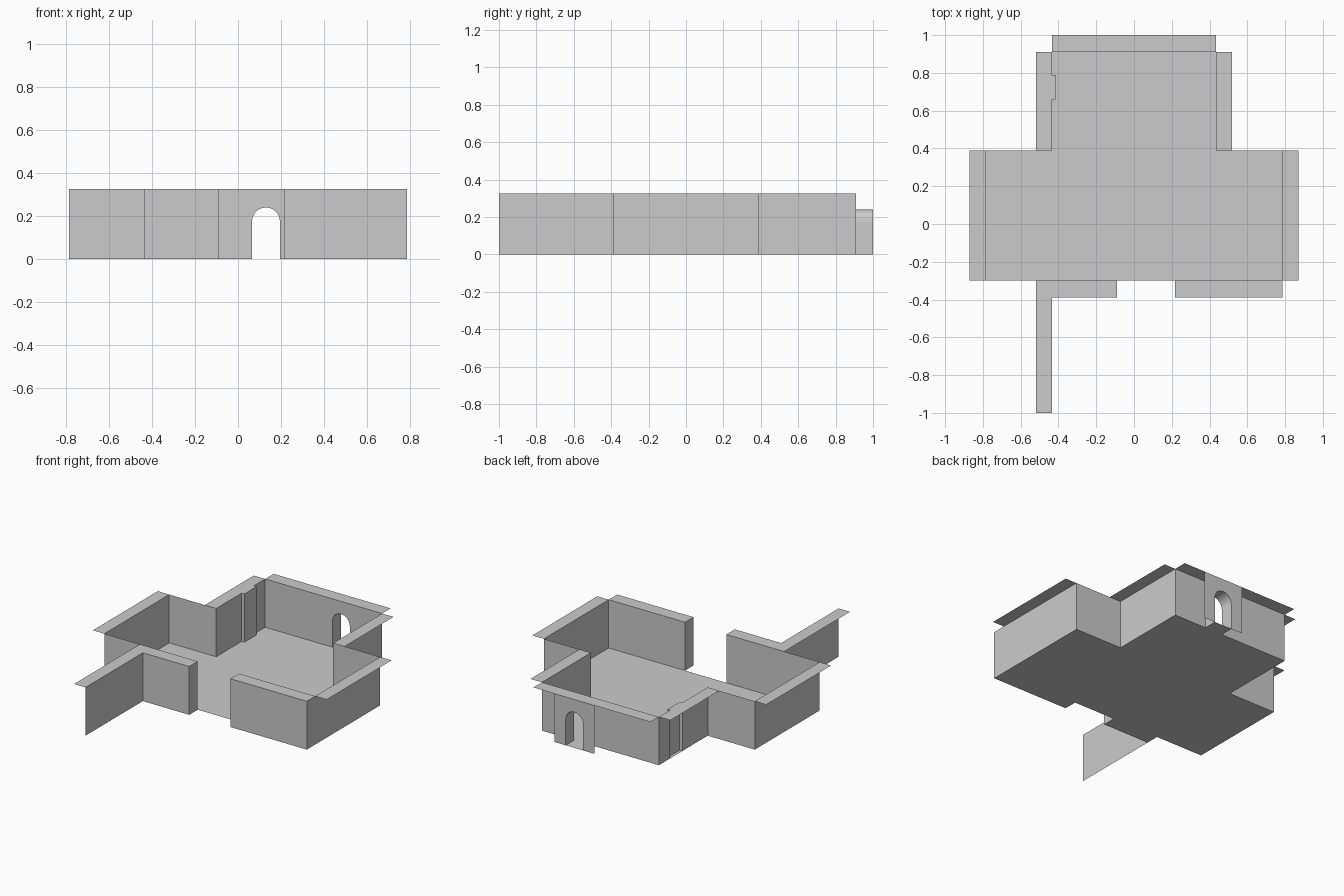
import bpy, math

if "Cube" in bpy.data.objects:
    bpy.data.objects.remove(bpy.data.objects["Cube"])

H = 0.325            # wall height
DX, DR, DS = 0.13, 0.065, 0.175   # arch centre, radius, spring height


def mesh(name, verts, faces):
    me = bpy.data.meshes.new(name)
    me.from_pydata(verts, [], faces)
    me.update()
    ob = bpy.data.objects.new(name, me)
    bpy.context.collection.objects.link(ob)
    return ob


def slab(name, pts, z):
    # flat single-sided sheet from a plan outline
    return mesh(name, [(x, y, z) for x, y in pts], [list(range(len(pts)))])


def rect(name, x0, x1, y0, y1, z):
    return slab(name, [(x0, y0), (x1, y0), (x1, y1), (x0, y1)], z)


def wall(name, path):
    # single-sided wall raised along a plan path
    n = len(path)
    verts = [(x, y, 0) for x, y in path] + [(x, y, H) for x, y in path]
    return mesh(name, verts, [(i, i + 1, n + i + 1, n + i) for i in range(n - 1)])


# doorway profile, left foot over the arch to right foot
arch = [(DX - DR, 0)]
arch += [(DX - DR * math.cos(math.pi * i / 12), DS + DR * math.sin(math.pi * i / 12))
         for i in range(13)]
arch += [(DX + DR, 0)]


def arched_panel(name, x0, x1, y):
    pts = [(x0, 0)] + arch + [(x1, 0), (x1, H), (x0, H)]
    return mesh(name, [(x, y, z) for x, z in pts], [list(range(len(pts)))[::-1]])


# floor, running under the front walls and into the back alcove
slab("floor", [(-0.785, -0.30), (-0.435, -0.30), (-0.435, -0.39), (-0.09, -0.39),
               (-0.09, -0.30), (0.217, -0.30), (0.217, -0.39), (0.785, -0.39),
               (0.785, 0.39), (0.435, 0.39), (0.435, 0.91), (-0.435, 0.91),
               (-0.435, 0.39), (-0.785, 0.39)], 0)

# left wall with shallow pilaster, and the left part of the front wall
niche = [(-0.435, 0.66), (-0.415, 0.66), (-0.415, 0.79), (-0.435, 0.79)]
wall("left_wall", [(-0.435, 0.91)] + niche[::-1] +
     [(-0.435, 0.39), (-0.785, 0.39), (-0.785, -0.30), (-0.09, -0.30),
      (-0.09, -0.39), (-0.435, -0.39), (-0.435, -1.0)])

# right wall and the right part of the front wall
wall("right_wall", [(0.217, -0.30), (0.785, -0.30), (0.785, 0.39),
                    (0.435, 0.39), (0.435, 0.91)])
wall("front_right_outer_wall", [(0.217, -0.30), (0.217, -0.39),
                                (0.785, -0.39), (0.785, -0.30)])

# back wall with arched doorway, outer door panel, reveal and threshold
arched_panel("back_wall", -0.435, 0.435, 0.91)
arched_panel("door_panel", DX - 0.15, DX + 0.15, 1.0)
n = len(arch)
mesh("door_reveal", [(x, 0.91, z) for x, z in arch] + [(x, 1.0, z) for x, z in arch],
     [(i, i + 1, n + i + 1, n + i) for i in range(n - 1)])
rect("door_threshold", DX - DR, DX + DR, 0.91, 1.0, 0)

# flat wall caps
for side, s in (("left", -1), ("right", 1)):
    a, b = sorted((s * 0.785, s * 0.87))
    rect(side + "_cap", a, b, -0.30, 0.39, H)
rect("back_cap", -0.435, 0.435, 0.91, 1.0, H)
rect("right_alcove_cap", 0.435, 0.52, 0.39, 0.91, H)
slab("left_alcove_cap", [(-0.52, 0.39), (-0.435, 0.39)] + niche +
     [(-0.435, 0.91), (-0.52, 0.91)], H)
rect("front_right_cap", 0.217, 0.785, -0.39, -0.30, H)
slab("front_left_cap", [(-0.52, -1.0), (-0.435, -1.0), (-0.435, -0.39),
                        (-0.09, -0.39), (-0.09, -0.30), (-0.52, -0.30)], H)
